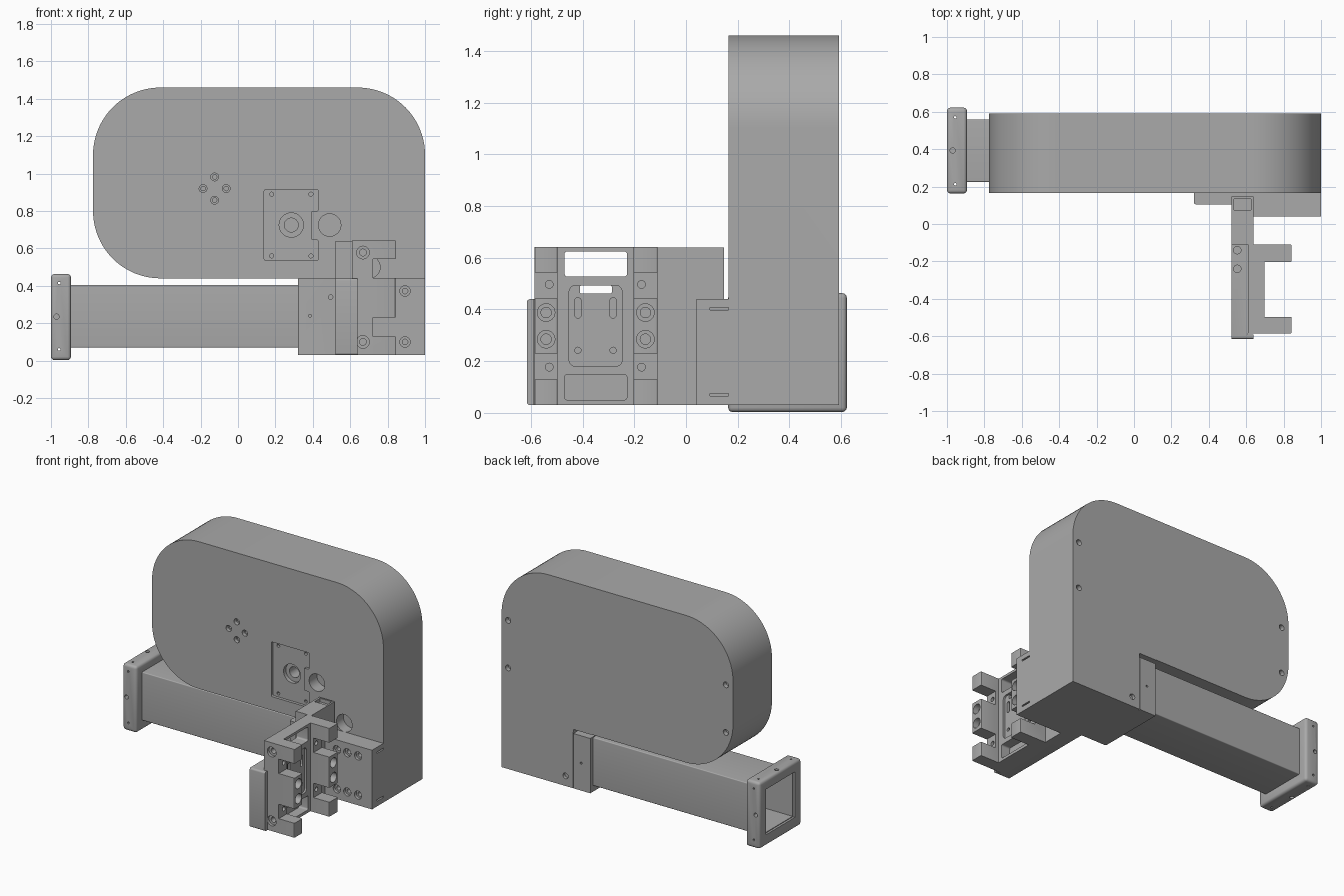
import bpy, bmesh, math
from mathutils import Vector

if "Cube" in bpy.data.objects:
    bpy.data.objects.remove(bpy.data.objects["Cube"], do_unlink=True)

grey = bpy.data.materials.new("plain_grey")
grey.use_nodes = True
grey.diffuse_color = (0.4, 0.4, 0.4, 1)
grey.node_tree.nodes["Principled BSDF"].inputs["Base Color"].default_value = (0.4, 0.4, 0.4, 1)


def outline(corners, steps=20):
    """Closed outline from (u, v, radius) right-angled corners."""
    pts = []
    for i, (u, v, r) in enumerate(corners):
        p = Vector((u, v))
        if r == 0:
            pts.append(p)
            continue
        a = (Vector(corners[i - 1][:2]) - p).normalized()
        b = (Vector(corners[(i + 1) % len(corners)][:2]) - p).normalized()
        c = p + r * (a + b)
        for k in range(steps + 1):
            t = math.pi / 2 * k / steps
            pts.append(c - r * (math.cos(t) * b + math.sin(t) * a))
    return pts


def rect(u0, u1, v0, v1, r=0.0):
    return outline([(u0, v0, r), (u1, v0, r), (u1, v1, r), (u0, v1, r)], 6)


def circle(u, v, r, n=24):
    return [Vector((u + r * math.cos(math.tau * k / n), v + r * math.sin(math.tau * k / n)))
            for k in range(n)]


def prism(name, axis, pts, lo, hi):
    """Extrude an outline along the x, y or z axis."""
    place = {"x": lambda p, d: (d, p.x, p.y),
             "y": lambda p, d: (p.x, d, p.y),
             "z": lambda p, d: (p.x, p.y, d)}[axis]
    bm = bmesh.new()
    low = [bm.verts.new(place(p, lo)) for p in pts]
    high = [bm.verts.new(place(p, hi)) for p in pts]
    bm.faces.new(low)
    bm.faces.new(high)
    n = len(pts)
    for i in range(n):
        j = (i + 1) % n
        bm.faces.new((low[i], low[j], high[j], high[i]))
    bmesh.ops.recalc_face_normals(bm, faces=bm.faces)
    mesh = bpy.data.meshes.new(name)
    bm.to_mesh(mesh)
    bm.free()
    mesh.materials.append(grey)
    ob = bpy.data.objects.new(name, mesh)
    bpy.context.collection.objects.link(ob)
    return ob


def bake(ob):
    dg = bpy.context.evaluated_depsgraph_get()
    mesh = bpy.data.meshes.new_from_object(ob.evaluated_get(dg))
    ob.modifiers.clear()
    ob.data = mesh


def bevel(ob, width, segments=3):
    m = ob.modifiers.new("bevel", "BEVEL")
    m.width, m.segments = width, segments
    m.limit_method = "ANGLE"
    bake(ob)


def boolean(ob, other, operation):
    m = ob.modifiers.new("bool", "BOOLEAN")
    m.operation, m.object, m.solver = operation, other, "EXACT"
    bake(ob)
    bpy.data.objects.remove(other, do_unlink=True)


def cut(ob, axis, pts, lo, hi):
    boolean(ob, prism("cutter", axis, pts, lo, hi), "DIFFERENCE")


# Main housing with its square lower corner
housing = prism("housing", "y", outline([
    (0.32, 0.03, 0), (1, 0.03, 0), (1, 1.46, 0.36), (-0.775, 1.46, 0.36),
    (-0.775, 0.44, 0.36), (0.32, 0.44, 0)]), 0.165, 0.592)
boolean(housing, prism("hub", "y", rect(0.63, 1, 0.03, 0.44), 0.04, 0.3), "UNION")

# Recessed mounting panel with a notched side, bores and screw holes
cut(housing, "y", outline([
    (0.14, 0.535, 0.01), (0.43, 0.535, 0.01), (0.43, 0.645, 0.01), (0.39, 0.645, 0.01),
    (0.39, 0.80, 0.01), (0.43, 0.80, 0.01), (0.43, 0.915, 0.01), (0.14, 0.915, 0.01)], 4),
    0.1, 0.185)
for u, v, r, depth in [(0.285, 0.725, 0.065, 0.21), (0.285, 0.725, 0.037, 0.30),
                       (0.49, 0.725, 0.06, 0.25), (0.70, 0.50, 0.06, 0.24)]:
    cut(housing, "y", circle(u, v, r, 32), 0.1, depth)
for u in (0.18, 0.39):
    for v in (0.56, 0.89):
        cut(housing, "y", circle(u, v, 0.011, 12), 0.1, 0.22)
for k in range(4):
    u = -0.125 + 0.062 * math.cos(k * math.pi / 2)
    v = 0.92 + 0.062 * math.sin(k * math.pi / 2)
    cut(housing, "y", circle(u, v, 0.021, 16), 0.1, 0.19)
    cut(housing, "y", circle(u, v, 0.012, 12), 0.1, 0.23)

# Rear screw holes
for u in (-0.72, 0.95):
    for v in (0.73, 1.06):
        cut(housing, "y", circle(u, v, 0.02, 16), 0.56, 0.7)
cut(housing, "y", circle(0.51, 0.10, 0.02, 16), 0.57, 0.7)
cut(housing, "y", circle(0.39, 0.22, 0.008, 10), 0.57, 0.7)

# Clearance slit above the tube and shallow seam of the rear clip
cut(housing, "y", rect(0.3, 0.45, 0.41, 0.438), 0.2, 0.7)
cut(housing, "y", rect(0.447, 0.453, 0.02, 0.42), 0.582, 0.7)

# Hub bolt holes and side slits
for u in (0.73, 0.81, 0.893):
    for v in (0.10, 0.372):
        cut(housing, "y", circle(u, v, 0.028, 20), 0, 0.06)
        cut(housing, "y", circle(u, v, 0.015, 16), 0, 0.11)
for v in (0.07, 0.402):
    cut(housing, "x", rect(0.092, 0.165, v - 0.005, v + 0.005), 0.97, 1.1)

# Front clip around the tube seat
clip = prism("front_clip", "z", outline([
    (0.32, 0.105, 0.012), (0.53, 0.105, 0), (0.53, 0.18, 0), (0.32, 0.18, 0)], 4), 0.03, 0.44)
cut(clip, "y", circle(0.495, 0.34, 0.012, 12), 0, 0.13)
cut(clip, "y", circle(0.385, 0.24, 0.008, 12), 0, 0.13)

# Hollow square tube
tube = prism("tube", "x", rect(0.225, 0.56, 0.07, 0.405, 0.006), -0.985, 0.6)
cut(tube, "x", rect(0.24, 0.545, 0.085, 0.39), -1.1, 0.35)

# Rounded end collar on the tube
collar = prism("end_collar", "x", rect(0.163, 0.622, 0.003, 0.463), -1, -0.893)
bevel(collar, 0.018)
cut(collar, "x", rect(0.235, 0.55, 0.08, 0.395), -1.1, -0.8)
cut(collar, "y", circle(-0.97, 0.235, 0.014, 16), 0.1, 0.7)
cut(collar, "z", circle(-0.97, 0.393, 0.014, 16), -0.1, 0.6)
for w in (0.06, 0.415):
    cut(collar, "y", circle(-0.956, w, 0.007, 10), 0.1, 0.7)
for w in (0.213, 0.57):
    cut(collar, "z", circle(-0.956, w, 0.007, 10), -0.1, 0.6)

# Arm reaching forward from the housing
arm = prism("arm", "x", outline([
    (-0.615, 0.03, 0.012), (0.17, 0.03, 0), (0.17, 0.44, 0), (0.147, 0.44, 0),
    (0.147, 0.64, 0), (-0.11, 0.64, 0), (-0.11, 0.44, 0), (-0.615, 0.44, 0.012)], 4),
    0.52, 0.638)
cut(arm, "z", rect(0.535, 0.625, 0.075, 0.135), 0.615, 0.7)
for v in (-0.24, -0.14):
    cut(arm, "z", circle(0.552, v, 0.02, 16), 0.41, 0.5)
cut(arm, "x", rect(-0.59, -0.11, 0.02, 0.7), 0.61, 0.7)

# Channel-shaped clamp with two rows of jaws
clamp = prism("clamp", "z", outline([
    (0.61, -0.585, 0), (0.843, -0.585, 0.006), (0.843, -0.497, 0.006), (0.698, -0.497, 0),
    (0.698, -0.203, 0), (0.843, -0.203, 0.006), (0.843, -0.11, 0.006), (0.61, -0.11, 0)], 3),
    0.03, 0.642)
for z in (0.13, 0.443):
    cut(clamp, "x", rect(-0.7, 0, z, z + 0.1), 0.722, 0.9)
for y in (-0.541, -0.157):
    for z in (0.285, 0.388):
        cut(clamp, "x", circle(y, z, 0.034), 0.80, 0.9)
        cut(clamp, "x", circle(y, z, 0.02), 0.72, 0.9)
for y in (-0.529, -0.172):
    for z in (0.177, 0.497):
        cut(clamp, "x", circle(y, z, 0.015, 16), 0.66, 0.9)
for z in (0.10, 0.578):
    cut(clamp, "y", circle(0.668, z, 0.034), -0.7, -0.565)
    cut(clamp, "y", circle(0.668, z, 0.018), -0.7, -0.52)

# Windows, pocket and slots in the clamp web
cut(clamp, "x", rect(-0.47, -0.228, 0.527, 0.625, 0.012), 0.5, 0.9)
cut(clamp, "x", rect(-0.47, -0.228, 0.05, 0.148, 0.012), 0.63, 0.9)
cut(clamp, "x", rect(-0.452, -0.247, 0.18, 0.493, 0.025), 0.685, 0.9)
cut(clamp, "x", rect(-0.41, -0.287, 0.462, 0.492, 0.004), 0.5, 0.9)
for y in (-0.418, -0.282):
    cut(clamp, "x", rect(y - 0.012, y + 0.012, 0.367, 0.445, 0.011), 0.64, 0.9)
    cut(clamp, "x", circle(y, 0.242, 0.012, 16), 0.64, 0.9)

# Shade smooth over the curves, keeping edges sharp
bpy.ops.object.select_all(action="DESELECT")
for ob in (housing, clip, tube, collar, arm, clamp):
    ob.select_set(True)
    bpy.context.view_layer.objects.active = ob
bpy.ops.object.shade_smooth_by_angle(angle=math.radians(30))
